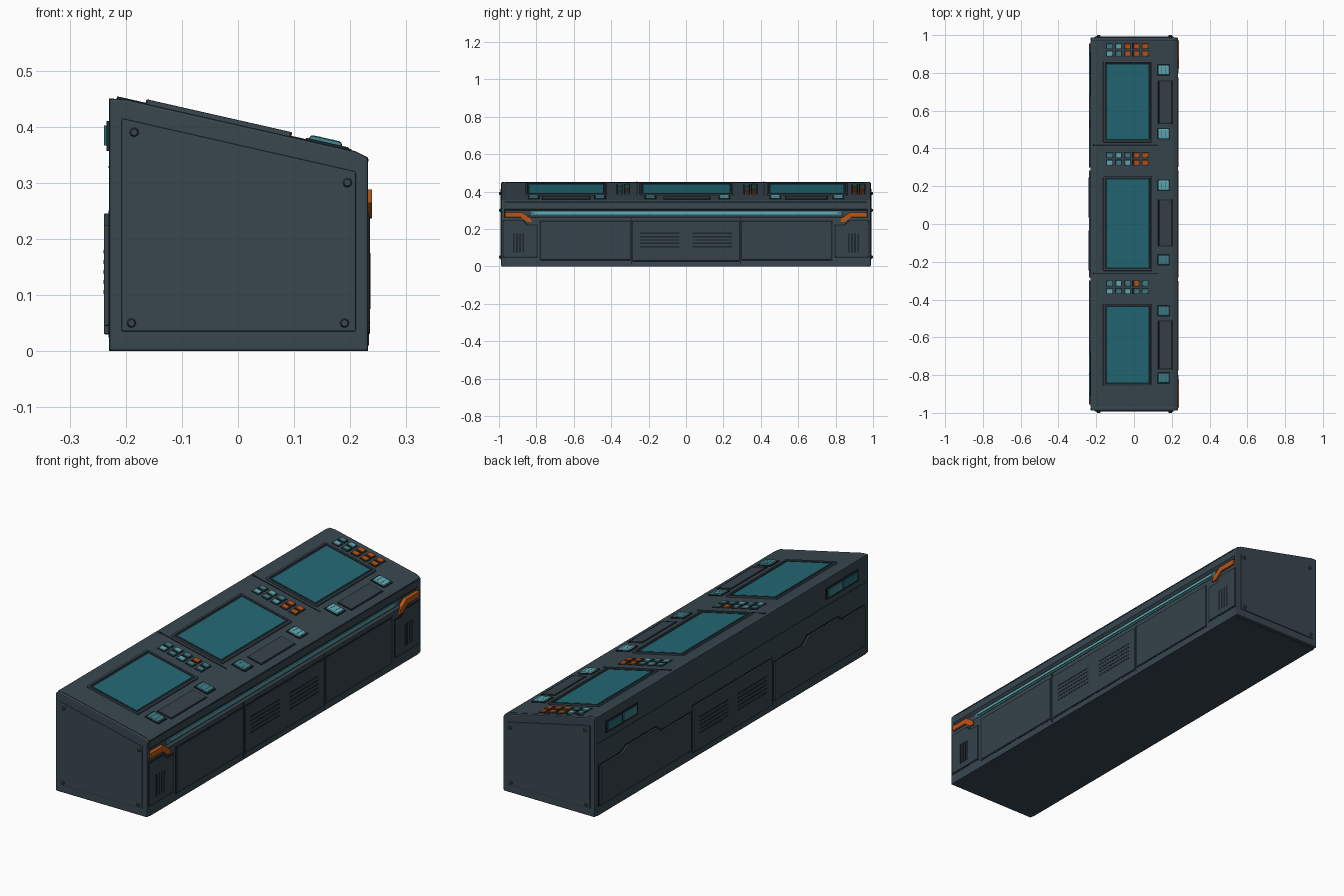
import bpy, bmesh, math

if "Cube" in bpy.data.objects:
    bpy.data.objects.remove(bpy.data.objects["Cube"])


def material(name, rgb):
    m = bpy.data.materials.new(name)
    m.diffuse_color = (*rgb, 1)
    m.use_nodes = True
    m.node_tree.nodes["Principled BSDF"].inputs["Base Color"].default_value = m.diffuse_color
    return m


HULL = material("slate hull", (0.040, 0.062, 0.078))
PANEL = material("slate panel", (0.036, 0.055, 0.069))
SEAM = material("dark seam", (0.012, 0.019, 0.024))
SCREEN = material("teal screen", (0.017, 0.140, 0.175))
GLOW = material("pale teal light", (0.120, 0.420, 0.470))
DIM = material("dim teal light", (0.050, 0.210, 0.245))
ORANGE = material("orange", (0.500, 0.090, 0.008))

SLOPE = 0.227
TILT = math.atan(SLOPE)


def top_z(x):
    return 0.356 + SLOPE * (0.21 - x)


def finish(name, bm, mat, bevel=0.0):
    bmesh.ops.recalc_face_normals(bm, faces=bm.faces)
    me = bpy.data.meshes.new(name)
    bm.to_mesh(me)
    bm.free()
    me.materials.append(mat)
    ob = bpy.data.objects.new(name, me)
    bpy.context.collection.objects.link(ob)
    if bevel:
        mod = ob.modifiers.new("bevel", 'BEVEL')
        mod.width = bevel
        mod.segments = 2
        mod.limit_method = 'ANGLE'
    return ob


def prism(name, pts, axis, a, b, mat, bevel=0.0):
    """Extrude an outline along x (points are y, z) or y (points are x, z)."""
    bm = bmesh.new()
    verts = [bm.verts.new((a, p, q) if axis == 'x' else (p, a, q)) for p, q in pts]
    face = bm.faces.new(verts)
    new = bmesh.ops.extrude_face_region(bm, geom=[face])["geom"]
    step = (b - a, 0, 0) if axis == 'x' else (0, b - a, 0)
    bmesh.ops.translate(bm, vec=step, verts=[v for v in new if isinstance(v, bmesh.types.BMVert)])
    return finish(name, bm, mat, bevel)


def rect(y0, y1, z0, z1):
    return [(y0, z0), (y1, z0), (y1, z1), (y0, z1)]


def top_plate(name, x, y, sx, sy, h, mat, bevel=0.0):
    """Box lying on the sloped desk, h above its surface."""
    bm = bmesh.new()
    bmesh.ops.create_cube(bm, size=1)
    for v in bm.verts:
        v.co = (v.co.x * sx, v.co.y * sy, h if v.co.z > 0 else -0.004)
    ob = finish(name, bm, mat, bevel)
    ob.location = (x, y, top_z(x))
    ob.rotation_euler = (0, TILT, 0)
    return ob


def side_panel(name, pts, side, base, lift):
    """Panel on a long side, with a dark seam around it."""
    cy = sum(p[0] for p in pts) / len(pts)
    cz = sum(p[1] for p in pts) / len(pts)
    grown = [(y + math.copysign(0.007, y - cy), z + math.copysign(0.006, z - cz)) for y, z in pts]
    prism(name + "_seam", grown, 'x', side * (base - 0.01), side * (base + 0.001), SEAM)
    prism(name, pts, 'x', side * (base - 0.01), side * (base + lift), PANEL, 0.002)


# Hull, with a light groove along the right side, closed by end caps
PROFILE = [(-0.230, 0), (0.232, 0), (0.232, 0.345), (0.21, 0.356), (-0.20, top_z(-0.20)), (-0.230, 0.450)]
GROOVED = PROFILE[:2] + [(0.232, 0.262), (0.222, 0.270), (0.222, 0.298), (0.232, 0.308)] + PROFILE[2:]
prism("hull", GROOVED, 'y', -0.97, 0.97, HULL)
for s in (-1, 1):
    prism("end_cap", PROFILE, 'y', s * 0.968, s * 0.988, HULL, 0.005)
    prism("end_panel", [(-0.208, 0.035), (0.210, 0.035), (0.210, 0.320), (-0.208, 0.415)],
          'y', s * 0.98, s * 0.992, HULL, 0.003)
    for x, z in ((-0.185, 0.39), (-0.19, 0.05), (0.19, 0.05), (0.195, 0.30)):
        bm = bmesh.new()
        bmesh.ops.create_cone(bm, cap_ends=True, segments=8, radius1=0.009, radius2=0.006, depth=0.01)
        bolt = finish("end_bolt", bm, HULL)
        bolt.location = (x, s * 0.995, z)
        bolt.rotation_euler = (-s * math.pi / 2, 0, 0)

# Screens with dark surround and raised rim
for y0, y1 in ((0.45, 0.845), (-0.23, 0.235), (-0.84, -0.44)):
    cy, ly = (y0 + y1) / 2, y1 - y0
    top_plate("screen_surround", -0.035, cy, 0.250, ly + 0.022, 0.003, SEAM)
    top_plate("screen", -0.035, cy, 0.225, ly, 0.005, SCREEN)
    for s in (-1, 1):
        top_plate("screen_rim_end", -0.035, cy + s * (ly / 2 + 0.013), 0.262, 0.009, 0.008, HULL, 0.002)
        top_plate("screen_rim_side", -0.035 + s * 0.125, cy, 0.010, ly + 0.030, 0.008, HULL, 0.002)

# Button rows, pale on the left and orange on the right
for bank, cy in enumerate((0.922, 0.345, -0.335)):
    for row in (0, 1):
        for col in range(5):
            mat = ORANGE if col > 2 else GLOW if (row + col) % 2 else DIM
            if bank == 0 and col == 2:
                mat = ORANGE
            if bank == 2 and col > 2 and (row, col) != (0, 3):
                mat = DIM
            x, y = -0.13 + col * 0.047, cy + 0.02 - row * 0.04
            top_plate("button_bezel", x, y, 0.037, 0.033, 0.002, SEAM)
            top_plate("button", x, y, 0.029, 0.025, 0.007, mat, 0.002)

# Seams across the desk between the stations
for y in (0.417, -0.262):
    top_plate("desk_seam", -0.045, y, 0.35, 0.007, 0.0015, SEAM)

# Control pads and the trays between them
for y, mat in ((0.815, GLOW), (0.478, GLOW), (0.205, GLOW), (-0.19, DIM), (-0.46, DIM), (-0.815, DIM)):
    top_plate("pad_bezel", 0.155, y, 0.070, 0.062, 0.004, SEAM)
    top_plate("control_pad", 0.155, y, 0.060, 0.052, 0.011, mat, 0.006)
    for k in (-1, 1):
        top_plate("pad_groove", 0.155 + k * 0.011, y, 0.003, 0.036, 0.0115, SCREEN)
for y0, y1 in ((0.53, 0.76), (-0.12, 0.13), (-0.77, -0.51)):
    top_plate("tray_seam", 0.165, (y0 + y1) / 2, 0.076, y1 - y0, 0.002, SEAM)
    top_plate("tray", 0.165, (y0 + y1) / 2, 0.066, y1 - y0 - 0.01, 0.004, PANEL, 0.002)

# Light strip in the groove
prism("light_strip_base", rect(-0.83, 0.83, 0.272, 0.296), 'x', 0.215, 0.2235, DIM)
prism("light_strip", rect(-0.81, 0.81, 0.279, 0.291), 'x', 0.215, 0.229, GLOW)

# Panels on both long sides; the back ones stand prouder
for side, base, lift in ((1, 0.232, 0.003), (-1, 0.230, 0.009)):
    side_panel("middle_panel", rect(-0.283, 0.283, 0.03, 0.238), side, base, lift)
    for s in (-1, 1):
        if side == 1:
            side_panel("wide_panel", [(s * y, z) for y, z in rect(0.300, 0.775, 0.035, 0.238)], side, base, lift)
            side_panel("end_side_panel", [(s * y, z) for y, z in
                       ((0.80, 0.05), (0.975, 0.05), (0.975, 0.242), (0.875, 0.242), (0.85, 0.218), (0.80, 0.218))],
                       side, base, lift)
            # Orange corner marker and end vent
            marker = [(s * y, z) for y, z in ((0.968, 0.288), (0.875, 0.288), (0.832, 0.258), (0.824, 0.236),
                                              (0.848, 0.236), (0.885, 0.264), (0.968, 0.264))]
            prism("corner_marker", marker, 'x', 0.222, 0.239, ORANGE)
            for k in range(4):
                y = s * (0.87 + k * 0.017)
                prism("end_vent_slot", rect(y - 0.005, y + 0.005, 0.075, 0.175), 'x', 0.23, 0.2357, SEAM)
        else:
            side_panel("back_panel", [(s * y, z) for y, z in
                       ((0.300, 0.045), (0.955, 0.045), (0.955, 0.225), (0.80, 0.225), (0.76, 0.245),
                        (0.55, 0.245), (0.51, 0.215), (0.300, 0.215))], side, base, lift)
            # Back status lights
            prism("back_light_bezel", [(s * y, z) for y, z in rect(0.68, 0.91, 0.357, 0.410)],
                  'x', -0.22, -0.234, SEAM)
            for y0, y1 in ((0.69, 0.79), (0.80, 0.90)):
                prism("back_light", [(s * y, z) for y, z in rect(y0, y1, 0.366, 0.402)],
                      'x', -0.22, -0.239, DIM if y0 < 0.75 else SCREEN)
        # Vent slats in the middle panel
        for k in range(5):
            z = 0.105 + k * 0.018
            prism("vent_slot", [(s * y, q) for y, q in rect(0.035, 0.245, z - 0.0035, z + 0.0035)],
                  'x', side * 0.225, side * (base + lift + 0.0006), SEAM)

# Upright seams and the shadow line under the desk edge on the right side
for y in (-0.291, 0.291):
    prism("upright_seam", rect(y - 0.003, y + 0.003, 0.01, 0.262), 'x', 0.225, 0.2335, SEAM)
prism("desk_edge_seam", rect(-0.965, 0.965, 0.338, 0.342), 'x', 0.225, 0.2327, SEAM)
prism("back_edge_seam", rect(-0.965, 0.965, 0.326, 0.330), 'x', -0.225, -0.2305, SEAM)
